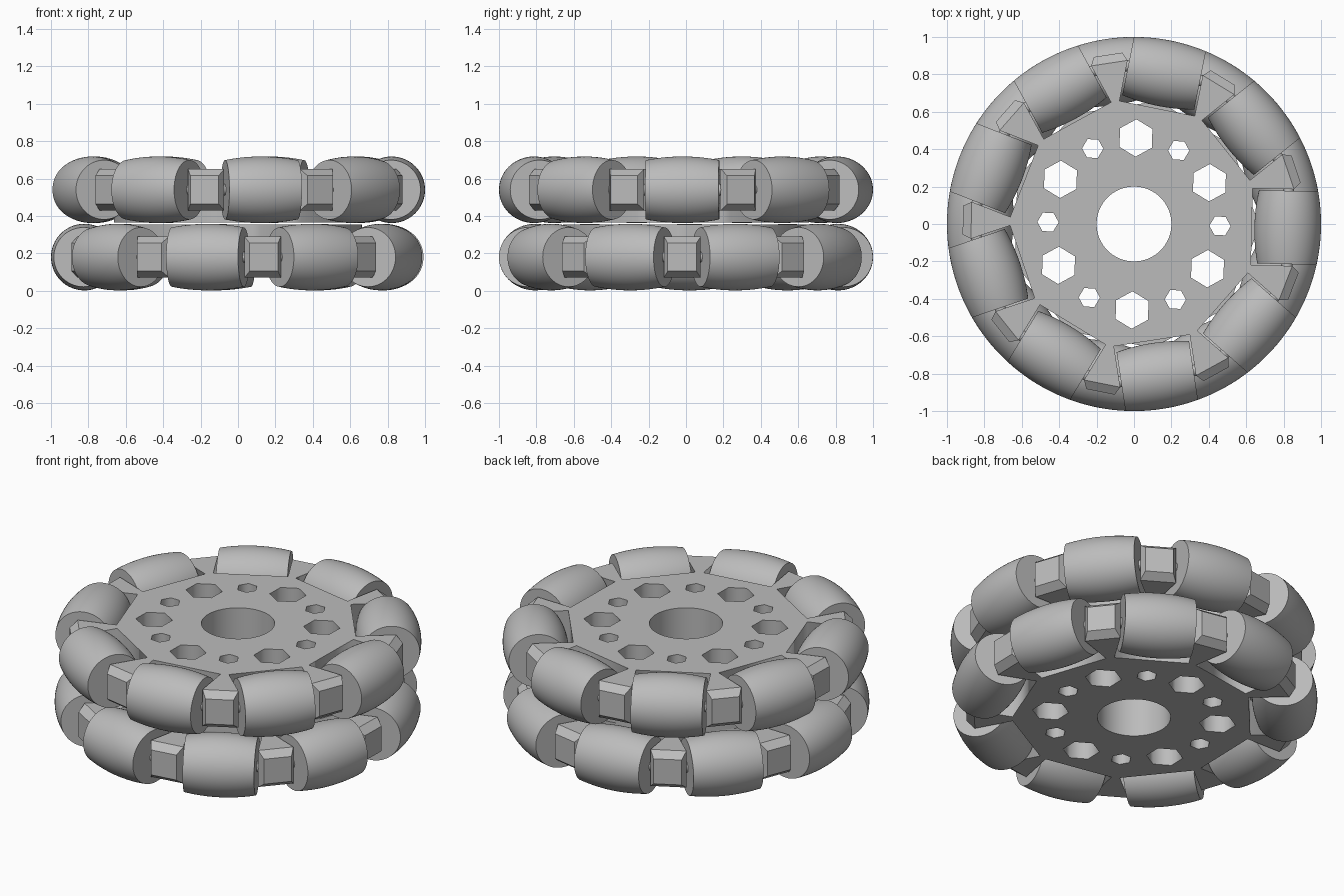
import bpy, bmesh, math
from math import sin, cos, pi, radians, sqrt
from mathutils import Matrix

cube = bpy.data.objects.get("Cube")
if cube:
    bpy.data.objects.remove(cube, do_unlink=True)

COUNT = 9
STEP = 2 * pi / COUNT
START = radians(-1.3)
TUBE, ROW_R, HALF_LEN = 0.178, 0.822, 0.196
FLAT_R, POCKET_W, SPOKE_R = 0.63, 0.205, 0.87
SPOKE_H = 0.11                       # half height of a spoke
SPOKE_W = (SPOKE_R * sin(STEP / 2) - POCKET_W) / cos(STEP / 2)

grey = bpy.data.materials.new("plain_grey")
grey.use_nodes = True
grey.diffuse_color = (0.5, 0.5, 0.5, 1)
grey.node_tree.nodes["Principled BSDF"].inputs["Base Color"].default_value = (0.5, 0.5, 0.5, 1)


def add_object(name, mesh, matrix=None):
    if not mesh.materials:
        mesh.materials.append(grey)
    ob = bpy.data.objects.new(name, mesh)
    bpy.context.scene.collection.objects.link(ob)
    if matrix:
        ob.matrix_world = matrix
    return ob


def finish(bm, name):
    bmesh.ops.recalc_face_normals(bm, faces=bm.faces)
    mesh = bpy.data.meshes.new(name)
    bm.to_mesh(mesh)
    bm.free()
    return mesh


def turn(points, angle):
    return [(x * cos(angle) - y * sin(angle), x * sin(angle) + y * cos(angle)) for x, y in points]


def ring(radius, sides, cx=0, angle=0):
    pts = [(cx + radius * cos(2 * pi * i / sides), radius * sin(2 * pi * i / sides)) for i in range(sides)]
    return turn(pts, angle)


def plate(name, loops, low, high):
    """Flat plate with holes, from one outline and its hole loops."""
    curve = bpy.data.curves.new(name, "CURVE")
    curve.dimensions = "2D"
    curve.fill_mode = "BOTH"
    curve.extrude = (high - low) / 2
    for loop in loops:
        spline = curve.splines.new("POLY")
        spline.points.add(len(loop) - 1)
        for point, (x, y) in zip(spline.points, loop):
            point.co = (x, y, 0, 1)
        spline.use_cyclic_u = True
    temp = bpy.data.objects.new(name + "_outline", curve)
    bpy.context.scene.collection.objects.link(temp)
    graph = bpy.context.evaluated_depsgraph_get()
    mesh = bpy.data.meshes.new_from_object(temp.evaluated_get(graph))
    bpy.data.objects.remove(temp, do_unlink=True)
    mesh.materials.clear()
    return add_object(name, mesh, Matrix.Translation((0, 0, (low + high) / 2)))


def lathe_y(name, profile, sides):
    """Closed round body about the y axis from (y, radius) points."""
    bm = bmesh.new()
    rings = [[bm.verts.new((r * cos(2 * pi * i / sides), y, r * sin(2 * pi * i / sides)))
              for i in range(sides)] for y, r in profile]
    for a, b in zip(rings, rings[1:]):
        for i in range(sides):
            j = (i + 1) % sides
            bm.faces.new((a[i], a[j], b[j], b[i]))
    bm.faces.new(rings[0])
    bm.faces.new(rings[-1])
    return finish(bm, name)


# Barrel roller whose side follows the wheel's outer circle
ys = [HALF_LEN * (i / 8 - 1) for i in range(17)]
roller_mesh = lathe_y("roller", [(y, sqrt(1 - y * y) - ROW_R) for y in ys], 64)
axle_mesh = lathe_y("axle", [(-0.24, 0.03), (0.24, 0.03)], 24)

# Tapered spoke tip
bm = bmesh.new()
base, tip = [[bm.verts.new((r, sy * w, sz * h)) for sy, sz in ((-1, -1), (1, -1), (1, 1), (-1, 1))]
             for r, w, h in ((SPOKE_R, SPOKE_W, SPOKE_H), (0.915, 0.077, 0.075))]
for i in range(4):
    j = (i + 1) % 4
    bm.faces.new((base[i], base[j], tip[j], tip[i]))
bm.faces.new(base)
bm.faces.new(tip)
tip_mesh = finish(bm, "spoke_tip")

# Holes shared by both rows: bore plus alternating large and small hexagons
holes = [ring(0.2, 64)]
for i in range(12):
    holes.append(ring(0.1 if i % 2 else 0.057, 6, 0.46, START + i * pi / 6))

end_x = SPOKE_R * cos(STEP / 2) + SPOKE_W * sin(STEP / 2)
pocket = [(end_x, -POCKET_W), (FLAT_R, -POCKET_W), (FLAT_R, POCKET_W), (end_x, POCKET_W)]
smooth = []

for row, mid, offset, side in (("lower", 0.18, STEP / 2, 1), ("upper", 0.54, 0, -1)):
    angles = [START + offset + k * STEP for k in range(COUNT)]
    # Spoked disc and the inner hub that reaches towards the other row
    outline = [p for a in angles for p in turn(pocket, a)]
    core = [p for a in angles for p in turn(pocket[1:3], a)]
    plate(row + "_spoked_disc", [outline] + holes, mid - SPOKE_H, mid + SPOKE_H)
    span = sorted((mid + side * SPOKE_H, mid + side * 0.175))
    plate(row + "_hub", [core] + holes, *span)
    # Rollers, axles and spoke tips
    for k, a in enumerate(angles):
        spin = Matrix.Translation((0, 0, mid)) @ Matrix.Rotation(a, 4, "Z")
        out = spin @ Matrix.Translation((ROW_R, 0, 0))
        smooth.append(add_object(f"{row}_roller_{k + 1}", roller_mesh, out))
        smooth.append(add_object(f"{row}_axle_{k + 1}", axle_mesh, out))
        add_object(f"{row}_spoke_tip_{k + 1}", tip_mesh, spin @ Matrix.Rotation(STEP / 2, 4, "Z"))

# Smooth the round parts, keep the end faces crisp
bpy.ops.object.select_all(action="DESELECT")
for ob in smooth:
    ob.select_set(True)
bpy.context.view_layer.objects.active = smooth[0]
bpy.ops.object.shade_smooth_by_angle(angle=radians(30))
